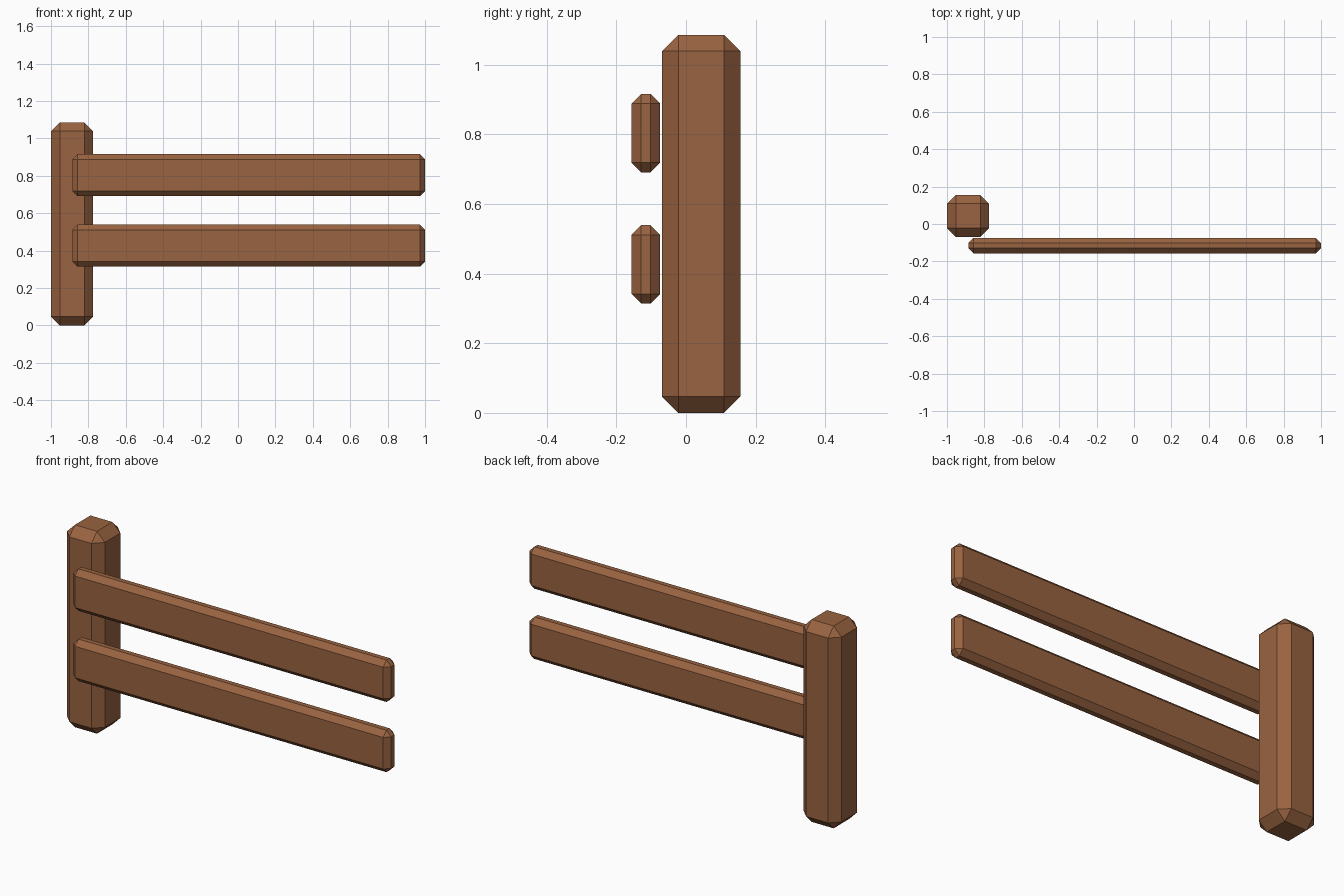
import bpy
import bmesh
from mathutils import Vector

cube = bpy.data.objects.get("Cube")
if cube:
    bpy.data.objects.remove(cube, do_unlink=True)

# Single brown wood colour
wood = bpy.data.materials.new("brown_wood")
wood.use_nodes = True
colour = (0.32, 0.125, 0.052, 1)
wood.diffuse_color = colour
wood.node_tree.nodes["Principled BSDF"].inputs["Base Color"].default_value = colour


def chamfered_beam(name, low, high, chamfer):
    """Box between two corners with every edge cut flat."""
    low, high = Vector(low), Vector(high)
    size = high - low
    bm = bmesh.new()
    bmesh.ops.create_cube(bm, size=1)
    bmesh.ops.scale(bm, vec=size, verts=bm.verts)
    bmesh.ops.bevel(bm, geom=bm.edges[:], offset=chamfer, segments=1,
                    affect='EDGES', profile=0.5)
    mesh = bpy.data.meshes.new(name)
    bm.to_mesh(mesh)
    bm.free()
    mesh.materials.append(wood)
    beam = bpy.data.objects.new(name, mesh)
    beam.location = (low + high) / 2
    bpy.context.collection.objects.link(beam)
    return beam


# Upright post
chamfered_beam("post", (-1, -0.069, 0), (-0.775, 0.156, 1.086), 0.047)

# Two rails in front of the post
for name, base in (("lower_rail", 0.314), ("upper_rail", 0.691)):
    chamfered_beam(name, (-0.886, -0.157, base), (1, -0.074, base + 0.225), 0.028)
